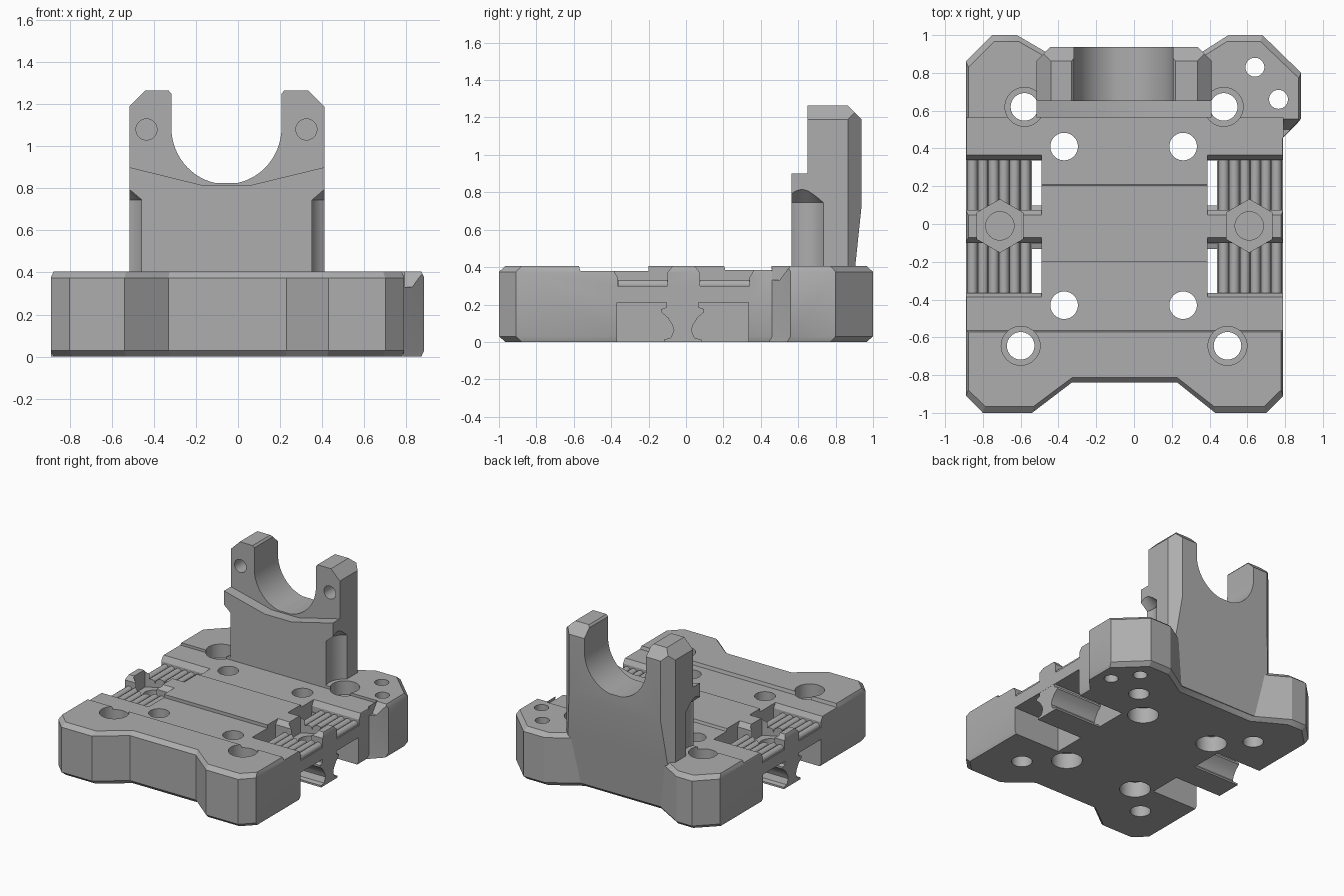
import bpy, bmesh, math
from mathutils import Matrix, Vector

if "Cube" in bpy.data.objects:
    bpy.data.objects.remove(bpy.data.objects["Cube"])

grey = bpy.data.materials.new("plain grey")
grey.use_nodes = True
grey.diffuse_color = (0.42, 0.42, 0.42, 1)
grey.node_tree.nodes["Principled BSDF"].inputs["Base Color"].default_value = grey.diffuse_color


def add(name, bm):
    bmesh.ops.recalc_face_normals(bm, faces=bm.faces)
    mesh = bpy.data.meshes.new(name)
    bm.to_mesh(mesh)
    bm.free()
    mesh.materials.append(grey)
    ob = bpy.data.objects.new(name, mesh)
    bpy.context.collection.objects.link(ob)
    return ob


def loft(name, rings):
    bm = bmesh.new()
    loops = [[bm.verts.new(p) for p in ring] for ring in rings]
    n = len(loops[0])
    for a, b in zip(loops, loops[1:]):
        for i in range(n):
            j = (i + 1) % n
            bm.faces.new((a[i], a[j], b[j], b[i]))
    bm.faces.new(loops[0])
    bm.faces.new(loops[-1])
    return add(name, bm)


def prism(name, pts, axis, a, b):
    place = {"x": lambda p, d: (d, p[0], p[1]),
             "y": lambda p, d: (p[0], d, p[1]),
             "z": lambda p, d: (p[0], p[1], d)}[axis]
    return loft(name, [[place(p, d) for p in pts] for d in (a, b)])


def box(name, x0, x1, y0, y1, z0, z1):
    return prism(name, [(x0, y0), (x1, y0), (x1, y1), (x0, y1)], "z", z0, z1)


def rod(name, c, axis, a, b, r, r2=None, sides=40):
    bm = bmesh.new()
    rot = {"z": Matrix(), "y": Matrix.Rotation(-math.pi / 2, 4, "X")}[axis]
    off = Vector((c[0], c[1], (a + b) / 2)) if axis == "z" else Vector((c[0], (a + b) / 2, c[1]))
    bmesh.ops.create_cone(bm, cap_ends=True, segments=sides, radius1=r,
                          radius2=r if r2 is None else r2, depth=b - a,
                          matrix=Matrix.Translation(off) @ rot)
    return add(name, bm)


def combine(target, tool, op="DIFFERENCE", keep=False):
    mod = target.modifiers.new("cut", "BOOLEAN")
    mod.operation, mod.solver, mod.object = op, "EXACT", tool
    bpy.context.view_layer.objects.active = target
    bpy.ops.object.modifier_apply(modifier=mod.name)
    if not keep:
        bpy.data.objects.remove(tool)


MID = -0.05


def flip(x):
    return 2 * MID - x


def side_box(target, x0, x1, *rest):
    combine(target, box("cutter", x0, x1, *rest))
    combine(target, box("cutter", flip(x1), flip(x0), *rest))


# Base plate with waisted ends, one wide rear ear and chamfered rims
outline = [(-0.89, -0.91), (-0.80, -1), (-0.54, -1), (-0.33, -0.84), (0.23, -0.84),
           (0.43, -1), (0.70, -1), (0.79, -0.91), (0.79, 0.46), (0.885, 0.56),
           (0.885, 0.80), (0.68, 1), (0.50, 1), (0.28, 0.86), (-0.38, 0.86),
           (-0.62, 1), (-0.75, 1), (-0.89, 0.86)]
rings = []
for z, sx, sy in [(0, 0.985, 0.966), (0.03, 1, 1), (0.375, 1, 1), (0.405, 0.985, 0.966)]:
    rings.append([(x * sx, y * sy, z) for x, y in outline])
base = loft("base_plate", rings)

# Shallow recessed panels and the ear's slanted front
for y0, y1, z in [(-0.585, -0.20, 0.38), (0.19, 0.565, 0.385)]:
    combine(base, prism("cutter", [(y0 + 0.02, z), (y1, z), (y1, 0.45), (y0, 0.45)], "x", -1, 0.79))
combine(base, prism("cutter", [(0.4, 0.33), (0.5, 0.33), (0.575, 0.43), (0.4, 0.43)], "x", 0.791, 1))

# Belt channels on both flanks, either side of a bridge
channel = [(0.075, 0.3), (0.34, 0.3), (0.34, 0.345), (0.385, 0.42), (0.035, 0.42), (0.075, 0.37)]
for profile in (channel, [(-0.025 - y, z) for y, z in channel]):
    for x0, x1 in [(0.39, 1), (-1.1, flip(0.39))]:
        combine(base, prism("cutter", profile, "x", x0, x1))

# Underside notches and the slots that pass through beside the belts
side_box(base, 0.39, 1, -0.37, 0.335, -0.1, 0.21)
side_box(base, 0.39, 0.44, 0.075, 0.335, 0.1, 0.32)
side_box(base, 0.39, 0.44, -0.365, -0.10, 0.1, 0.32)

# Screw holes
for x, y in [(-0.37, 0.41), (0.26, 0.41), (-0.37, -0.43), (0.26, -0.43)]:
    combine(base, rod("cutter", (x, y), "z", -0.1, 0.5, 0.073))
    combine(base, rod("cutter", (x, y), "z", -0.1, 0.12, 0.11))
corner_holes = [(-0.58, 0.62), (0.475, 0.62), (-0.60, -0.645), (0.495, -0.645)]
for c in corner_holes:
    combine(base, rod("cutter", c, "z", -0.1, 0.5, 0.073))
    combine(base, rod("cutter", c, "z", 0.3, 0.5, 0.103))
for c in [(0.64, 0.83), (0.765, 0.66)]:
    combine(base, rod("cutter", c, "z", -0.1, 0.5, 0.05))

# Belt teeth, hanging struts and nut pockets on each flank
half = [(0.10, 0), (0.10, 0.014), (0.065, 0.02), (0.047, 0.06), (0.055, 0.09), (0.08, 0.13),
        (0.115, 0.16), (0.115, 0.175), (0.085, 0.185), (0.085, 0.22)]
strut = [(-0.018 + y, z) for y, z in half] + [(-0.018 - y, z) for y, z in reversed(half)]
for side in ("left", "right"):
    m = (lambda x: x) if side == "left" else flip
    nut = (m(0.61), -0.01)
    pocket = rod("cutter", nut, "z", 0.27, 0.5, 0.14, sides=6)
    combine(base, pocket, keep=True)
    combine(base, rod("cutter", nut, "z", 0.15, 0.35, 0.075))
    for i in range(6):
        tooth = rod(f"{side}_belt_tooth_{i + 1}", (m(0.475 + i * 0.056), 0.305), "y",
                    -0.364, 0.339, 0.027, sides=16)
        combine(tooth, pocket, keep=True)
    bpy.data.objects.remove(pocket)
    prism(f"{side}_belt_strut", strut, "x", *sorted((m(0.385), m(0.789))))

# Upright bracket: fork-shaped front, sloped back, chamfered plan
arc = [(MID - 0.005 + 0.262 * math.cos(t), 1.09 + 0.27 * math.sin(t))
       for t in [math.radians(-180 + 180 * i / 32) for i in range(33)]]
arc = [(x, max(z, 0.825)) for x, z in arc]
fork = [(-0.515, 0.03), (0.41, 0.03), (0.41, 1.19), (0.335, 1.265), (0.22, 1.265), (0.207, 1.25)]
fork += arc[::-1] + [(-0.317, 1.25), (-0.33, 1.265), (-0.44, 1.265), (-0.515, 1.19)]
bracket = prism("upright_bracket", fork, "y", 0.5, 1.1)
combine(bracket, prism("cutter", [(0.65, 0.03), (0.865, 0.03), (0.905, 0.405), (0.938, 0.72),
                                  (0.938, 1.19), (0.863, 1.265), (0.863, 1.4), (0.65, 1.4)],
                       "x", -1, 1), "INTERSECT")
combine(bracket, prism("cutter", [(-0.6, 0.5), (0.5, 0.5), (0.41, 0.865), (0.335, 0.94),
                                  (-0.44, 0.94), (-0.515, 0.865)], "z", 0, 2), "INTERSECT")

# Front ledge of the bracket with a dipped top
ledge = prism("bracket_ledge", [(-0.515, 0.3), (0.41, 0.3), (0.41, 0.9), (0.06, 0.815),
                                (-0.17, 0.815), (-0.515, 0.9)], "y", 0.565, 0.66)
combine(bracket, ledge, "UNION")

# Screwdriver clearances and fork screw holes
for x, y in [(-0.575, 0.62), (0.47, 0.62)]:
    combine(bracket, rod("cutter", (x, y), "z", 0.2, 0.745, 0.13))
    combine(bracket, rod("cutter", (x, y), "z", 0.744, 0.825, 0.13, 0.05))
for x in (-0.435, 0.325):
    combine(bracket, rod("cutter", (x, 1.08), "y", 0.5, 0.85, 0.05))

# Smooth the round surfaces, keep the machined edges sharp
for ob in bpy.context.scene.objects:
    if ob.type == "MESH":
        bpy.ops.object.select_all(action="DESELECT")
        ob.select_set(True)
        bpy.context.view_layer.objects.active = ob
        bpy.ops.object.shade_smooth_by_angle(angle=math.radians(25))
